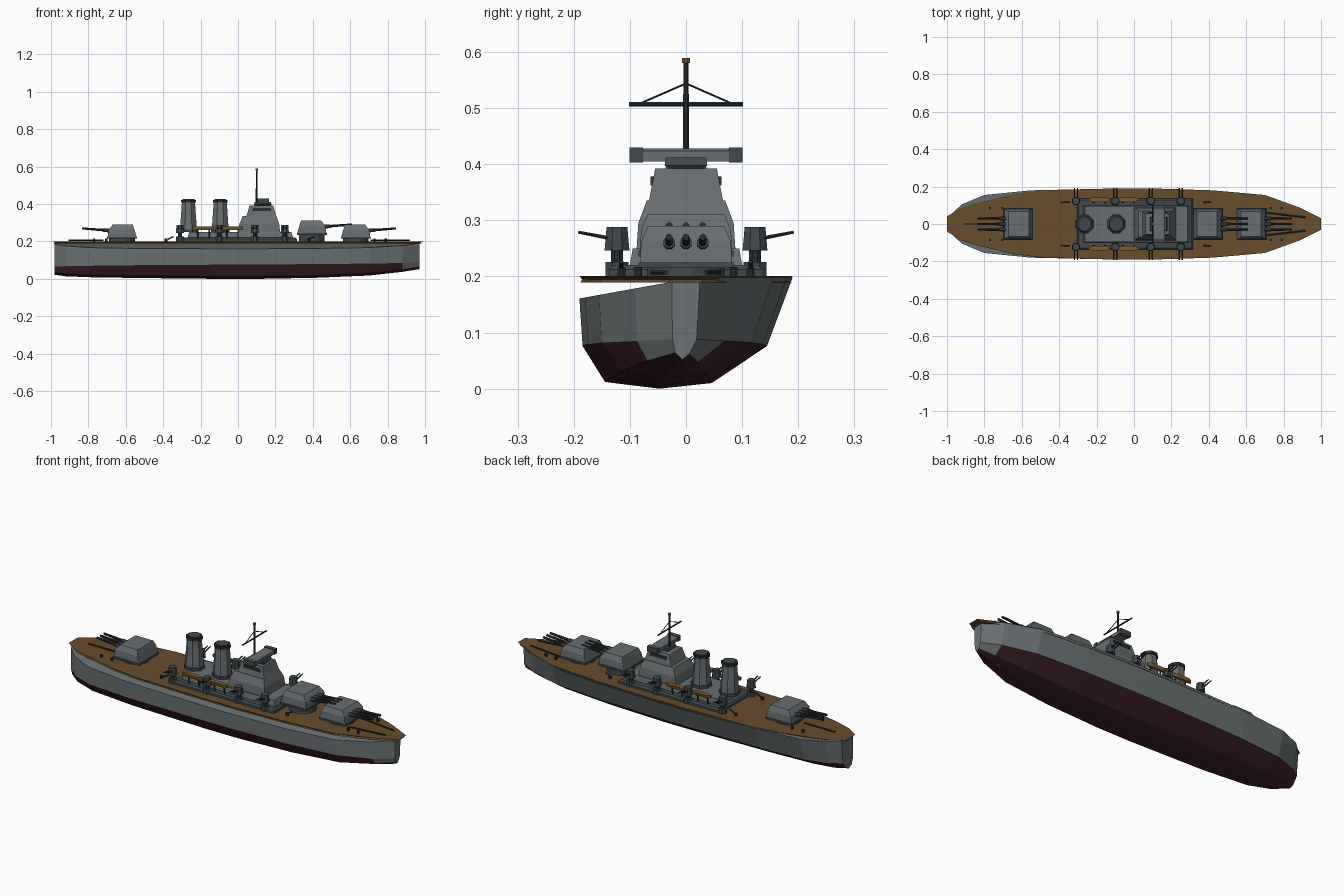
import bpy, bmesh, math
from mathutils import Vector

if "Cube" in bpy.data.objects:
    bpy.data.objects.remove(bpy.data.objects["Cube"])


def material(name, rgb):
    m = bpy.data.materials.new(name)
    m.diffuse_color = (*rgb, 1)
    m.use_nodes = True
    m.node_tree.nodes["Principled BSDF"].inputs["Base Color"].default_value = m.diffuse_color
    return m


GREY = material("hull grey", (0.150, 0.172, 0.178))
STEEL = material("superstructure grey", (0.140, 0.156, 0.165))
RED = material("antifouling red", (0.055, 0.016, 0.024))
WOOD = material("deck wood", (0.140, 0.075, 0.026))
BOAT = material("boat wood", (0.22, 0.105, 0.025))
MID = material("dark steel", (0.055, 0.066, 0.073))
DARK = material("gunmetal", (0.022, 0.028, 0.033))


def finish(name, bm, *mats):
    bmesh.ops.recalc_face_normals(bm, faces=bm.faces)
    me = bpy.data.meshes.new(name)
    bm.to_mesh(me)
    bm.free()
    for m in mats:
        me.materials.append(m)
    ob = bpy.data.objects.new(name, me)
    bpy.context.collection.objects.link(ob)
    return ob


def skin(bm, rings):
    """Join closed rings of points into a capped solid."""
    vs = [[bm.verts.new(p) for p in r] for r in rings]
    n = len(vs[0])
    for a, b in zip(vs, vs[1:]):
        for i in range(n):
            j = (i + 1) % n
            bm.faces.new((a[i], a[j], b[j], b[i]))
    bm.faces.new(vs[0][::-1])
    bm.faces.new(vs[-1])


def loft(name, levels, mat, cx=0, cy=0, d=1):
    """Stack of rectangles: (z, x0, x1, half width y)."""
    bm = bmesh.new()
    skin(bm, [[(cx + d * x, cy + y, z) for x, y in ((a, -h), (b, -h), (b, h), (a, h))]
              for z, a, b, h in levels])
    return finish(name, bm, mat)


def rod(name, p, q, r1, mat, r2=None, sides=8):
    p, q = Vector(p), Vector(q)
    bm = bmesh.new()
    bmesh.ops.create_cone(bm, cap_ends=True, segments=sides, radius1=r1,
                          radius2=r1 if r2 is None else r2, depth=(q - p).length)
    rot = (q - p).to_track_quat('Z', 'Y')
    off = rot @ Vector((math.cos(math.pi / sides), math.sin(math.pi / sides), 0))
    for v in bm.verts:
        c, s = math.cos(math.pi / sides), math.sin(math.pi / sides)
        x, y, z = v.co
        v.co = rot @ Vector((x * c - y * s, x * s + y * c, z)) + (p + q) / 2
    return finish(name, bm, mat)


# Hull: leaning section swept along stations (x, half width, keel z, waterline z)
bm = bmesh.new()
stations = [(-0.98, 0.05, 0.022, 0.066), (-0.92, 0.105, 0.014, 0.068), (-0.8, 0.155, 0.009, 0.07),
            (-0.55, 0.18, 0.005, 0.073), (-0.1, 0.19, 0.0, 0.076), (0.1, 0.19, 0.0, 0.077),
            (0.42, 0.18, 0.006, 0.079), (0.7, 0.155, 0.018, 0.082), (0.88, 0.09, 0.038, 0.085),
            (0.97, 0.025, 0.052, 0.088)]
rings = []
for x, w, k, wl in stations:
    rings.append([(x, -w, 0.195 - 0.18 * w), (x, -0.97 * w, wl), (x, -0.76 * w, k + 0.012),
                  (x, -0.25 * w, k), (x, 0.24 * w, k + 0.010), (x, 0.76 * w, wl),
                  (x, w, 0.198)])
skin(bm, rings)
hull = finish("hull", bm, GREY, RED)
for f in hull.data.polygons:
    side = abs(f.normal.x) < 0.95
    if side and f.center.z < 0.07 and max(hull.data.vertices[i].co.z for i in f.vertices) < 0.1:
        f.material_index = 1

# Deck: planked plate with a grooved edge
half = [(-1, 0.04), (-0.93, 0.085), (-0.85, 0.11), (-0.66, 0.158), (-0.5, 0.18), (-0.1, 0.19),
        (0.1, 0.19), (0.42, 0.18), (0.7, 0.155), (0.88, 0.09), (1, 0.03)]
bm = bmesh.new()
outline = half + [(x, -y) for x, y in reversed(half)]
skin(bm, [[(x * s, y * s, z) for x, y in outline]
          for z, s in ((0.189, 0.99), (0.195, 0.975), (0.201, 1.0))])
finish("deck", bm, WOOD)


# Main gun turrets
def turret(name, cx, z, d):
    rod(name + "_barbette", (cx, 0, 0.195), (cx, 0, z + 0.01), 0.07, MID, sides=16)
    loft(name + "_base", [(z, -.08, .08, .085), (z + .010, -.08, .08, .085)], MID, cx, 0, d)
    loft(name + "_house", [(z + .010, -.078, .077, .082), (z + .047, -.067, .072, .080),
                           (z + .075, -.058, .050, .068)], STEEL, cx, 0, d)
    for y in (-0.03, 0, 0.03):
        a, b = (cx + d * 0.06, y, z + 0.043), (cx + d * 0.215, y, z + 0.055)
        rod(name + "_barrel", a, b, 0.008, DARK, 0.006)
        rod(name + "_barrel_sleeve", a, (cx + d * 0.10, y, z + 0.046), 0.011, MID)


turret("fore_turret", 0.63, 0.215, 1)
turret("upper_turret", 0.395, 0.236, 1)
turret("aft_turret", -0.62, 0.215, -1)

# Superstructure tiers and bridge tower
loft("lower_platform", [(0.2, -.305, .315, .137), (0.212, -.305, .315, .137),
                        (0.22, -.298, .308, .128)], MID)
loft("deckhouse", [(0.22, -.27, .295, .10), (0.25, -.262, .285, .095)], STEEL)
loft("tower_lower", [(0.25, 0.0, .225, .088), (0.295, .008, .22, .085),
                     (0.335, .025, .205, .07)], STEEL)
loft("tower_upper", [(0.335, .045, .205, .066), (0.392, .062, .188, .055)], STEEL)
loft("rangefinder_base", [(0.392, .09, .175, .03), (0.398, .085, .18, .038),
                          (0.412, .09, .175, .036)], MID)
loft("rangefinder", [(0.405, .105, .165, .085), (0.424, .105, .165, .085),
                     (0.428, .112, .158, .085)], STEEL)
for s in (-1, 1):
    loft("rangefinder_end", [(0.403, .103, .167, .012), (0.430, .103, .167, .012)], MID, 0, s * 0.089)
    loft("bridge_window_strip", [(0.362, .075, .178, .004), (0.378, .078, .175, .004)],
         DARK, 0, s * 0.059)

# Mast with yard, stays and masthead lamp
rod("mast", (0.1, 0, 0.39), (0.1, 0, 0.585), 0.006, DARK, 0.005)
rod("yard", (0.1, -0.102, 0.507), (0.1, 0.102, 0.507), 0.004, DARK)
for s in (-1, 1):
    rod("yard_stay", (0.1, s * 0.08, 0.509), (0.1, 0, 0.544), 0.002, DARK, sides=6)
rod("masthead_lamp", (0.1, 0, 0.58), (0.1, 0, 0.589), 0.008, BOAT)

# Funnels
for x in (-0.265, -0.095):
    rod("funnel_foot", (x, 0, 0.25), (x, 0, 0.265), 0.054, MID)
    rod("funnel", (x, 0, 0.26), (x, 0, 0.41), 0.049, STEEL, 0.038)
    rod("funnel_cap", (x, 0, 0.408), (x, 0, 0.423), 0.043, DARK)
    rod("funnel_mouth", (x, 0, 0.42), (x, 0, 0.427), 0.034, MID)

for s in (-1, 1):
    # Secondary twin guns along each side
    for x in (-0.31, -0.10, 0.09, 0.25):
        y = s * 0.123
        rod("side_gun_foot", (x, y, 0.2), (x, y, 0.226), 0.022, MID)
        rod("side_gun_post", (x, y, 0.22), (x, y, 0.25), 0.012, DARK)
        rod("side_gun_house", (x, y, 0.246), (x, y, 0.288), 0.024, MID, 0.020)
        for dx in (-0.008, 0.008):
            rod("side_gun_barrel", (x + dx, s * 0.135, 0.268), (x + dx, s * 0.192, 0.279),
                0.004, DARK, 0.003, 6)
    # Lifeboats on davits
    for x in (-0.185, -0.03):
        bm = bmesh.new()
        skin(bm, [[(x + dx, s * 0.13 - w, 0.279), (x + dx, s * 0.13 - w * 0.6, 0.262),
                   (x + dx, s * 0.13 + w * 0.6, 0.262), (x + dx, s * 0.13 + w, 0.279)]
                  for dx, w in ((-0.058, 0.003), (-0.035, 0.013), (0.035, 0.013), (0.058, 0.003))])
        finish("lifeboat", bm, BOAT)
        for dx in (-0.03, 0.03):
            rod("davit", (x + dx, s * 0.115, 0.218), (x + dx, s * 0.125, 0.268), 0.004, DARK, sides=6)
    # Light deck guns
    for x, d in ((-0.385, -1), (0.38, 1)):
        rod("deck_gun_post", (x, s * 0.115, 0.2), (x, s * 0.115, 0.216), 0.008, DARK)
        rod("deck_gun_barrel", (x - d * 0.01, s * 0.115, 0.212), (x - d * 0.04, s * 0.115, 0.226) if d < 0
            else (x + 0.03, s * 0.115, 0.226), 0.004, DARK, sides=6)
    # Bollards and bow chains
    for x in (-0.77, -0.705, 0.73, 0.79):
        rod("bollard", (x, s * 0.085, 0.2), (x, s * 0.085, 0.217), 0.007, DARK)
    rod("anchor_chain", (0.71, s * 0.06, 0.207), (0.92, s * 0.035, 0.207), 0.004, DARK, sides=6)
rod("stern_chain", (-0.72, 0, 0.207), (-0.905, 0, 0.207), 0.004, DARK, sides=6)
